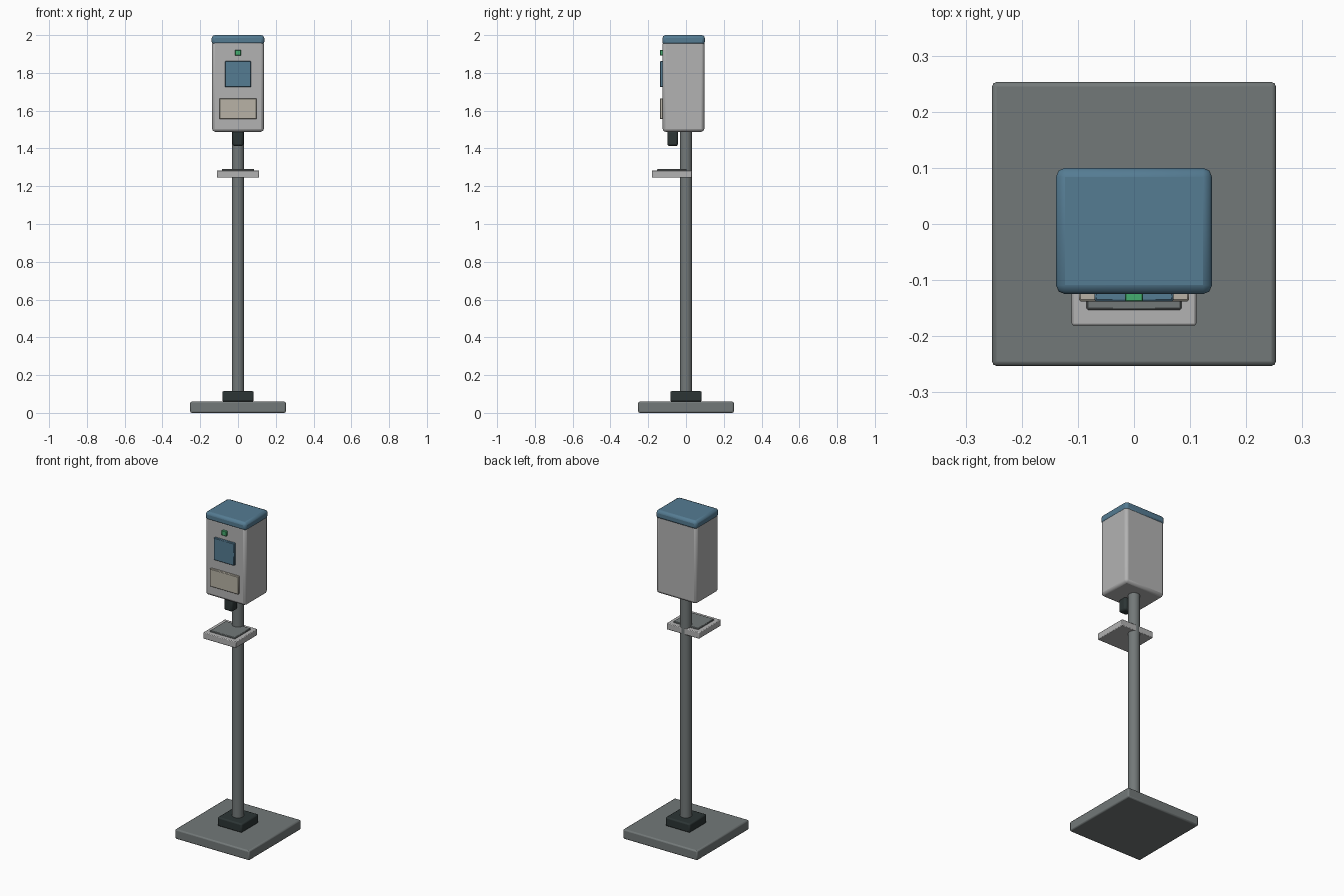
import bpy, bmesh
from mathutils import Vector

if "Cube" in bpy.data.objects:
    bpy.data.objects.remove(bpy.data.objects["Cube"])


def material(name, color):
    m = bpy.data.materials.new(name)
    m.diffuse_color = (*color, 1)
    m.use_nodes = True
    m.node_tree.nodes["Principled BSDF"].inputs["Base Color"].default_value = m.diffuse_color
    return m


def finish(ob, bevel, segments, mat):
    if bevel:
        mod = ob.modifiers.new("bevel", 'BEVEL')
        mod.width = bevel
        mod.segments = segments
        mod.limit_method = 'ANGLE'
    if mat:
        ob.data.materials.append(mat)
    bpy.context.view_layer.objects.active = ob
    ob.select_set(True)
    bpy.ops.object.shade_smooth_by_angle(angle=0.6)
    ob.select_set(False)
    return ob


def box(name, x, y, z, bevel=0.0, segments=2, mat=None):
    """Box from (min, max) ranges on each axis."""
    bm = bmesh.new()
    bmesh.ops.create_cube(bm, size=1)
    for v in bm.verts:
        v.co = Vector([(r[0] + r[1]) / 2 + c * (r[1] - r[0]) for r, c in zip((x, y, z), v.co)])
    me = bpy.data.meshes.new(name)
    bm.to_mesh(me)
    bm.free()
    ob = bpy.data.objects.new(name, me)
    bpy.context.collection.objects.link(ob)
    return finish(ob, bevel, segments, mat)


def sym(h):
    return (-h, h)


blue = material("blue", (0.09, 0.20, 0.29))
green = material("green", (0.06, 0.42, 0.16))
cream = material("cream", (0.48, 0.45, 0.38))
black = material("black", (0.025, 0.035, 0.035))
steel = material("steel", (0.17, 0.19, 0.19))
light = material("light_grey", (0.45, 0.45, 0.45))

# Floor plate, collar and pole
box("base_plate", sym(0.253), sym(0.253), (0, 0.06), 0.008, 2, steel)
box("pole_collar", sym(0.083), sym(0.083), (0.06, 0.115), 0.008, 2, black)
bpy.ops.mesh.primitive_cylinder_add(vertices=24, radius=0.033, depth=1.45, location=(0, 0, 0.785))
pole = bpy.context.object
pole.name = "pole"
pole.select_set(False)
finish(pole, 0, 1, steel)

# Dispenser housing with coloured lid
box("housing", sym(0.137), (-0.124, 0.097), (1.488, 1.97), 0.016, 2, light)
box("lid", sym(0.139), (-0.125, 0.1), (1.948, 2.0), 0.016, 2, blue)

# Front panel details
front = (-0.138, -0.12)
box("indicator_light", sym(0.016), front, (1.892, 1.921), 0.002, 1, green)
box("window", sym(0.07), front, (1.725, 1.862), 0.003, 1, blue)
box("label_plate", sym(0.098), front, (1.555, 1.665), 0.003, 1, cream)

# Nozzle below the housing
box("nozzle", sym(0.029), (-0.099, -0.042), (1.412, 1.495), 0.012, 2, black)

# Drip tray with inset mat
box("drip_tray", sym(0.111), (-0.181, 0.031), (1.245, 1.284), 0.004, 2, light)
box("tray_mat", sym(0.085), (-0.153, 0.003), (1.28, 1.292), 0.003, 1, steel)
